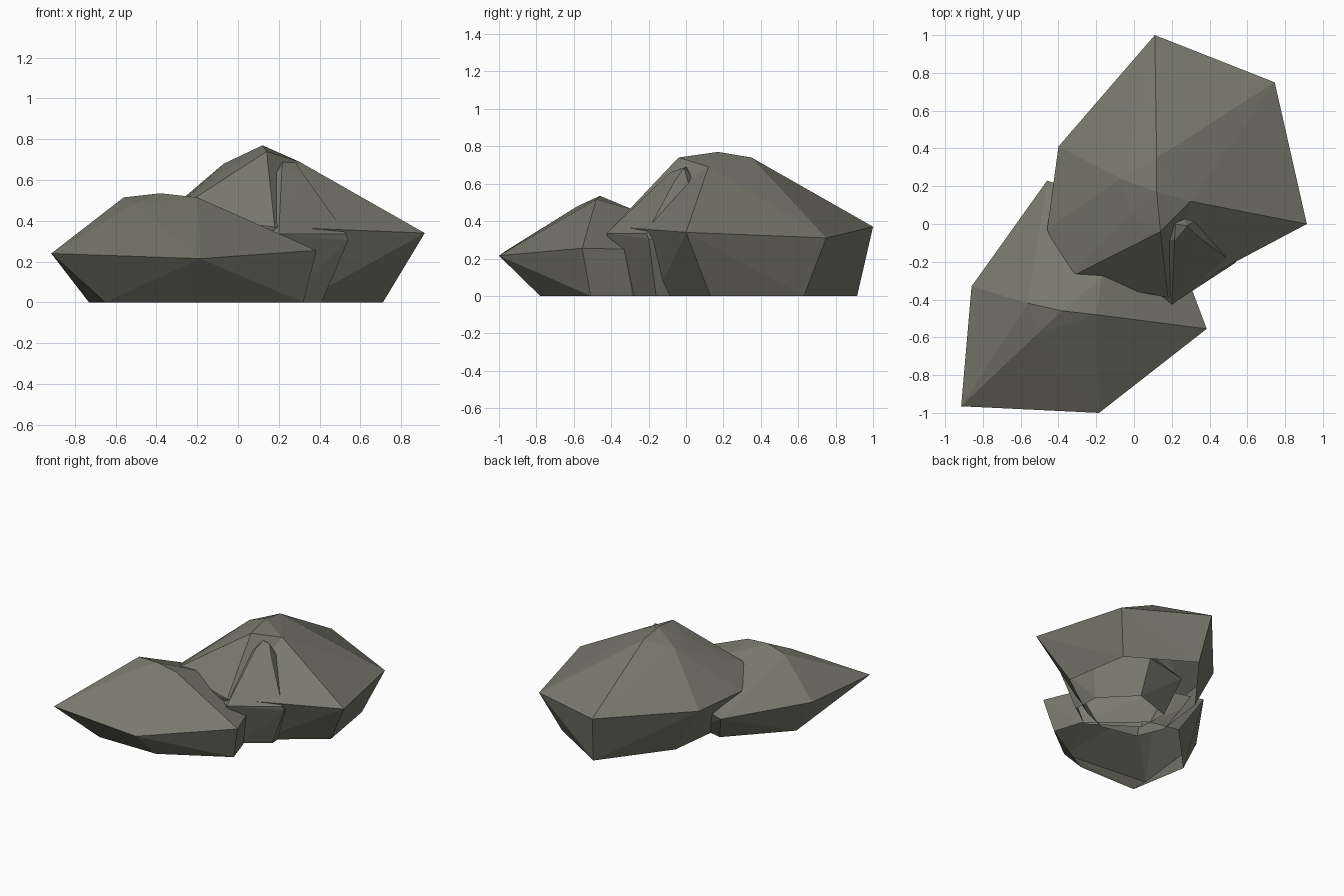
import bpy, bmesh
from mathutils import Vector

if "Cube" in bpy.data.objects:
    bpy.data.objects.remove(bpy.data.objects["Cube"])

stone = bpy.data.materials.new("grey_stone")
stone.diffuse_color = (0.19, 0.19, 0.155, 1)
stone.use_nodes = True
stone.node_tree.nodes["Principled BSDF"].inputs["Base Color"].default_value = stone.diffuse_color


def rock(name, crown, rim, base, flip=None):
    """Faceted boulder: hull of crown, wide rim and narrower footprint, open underneath."""
    bm = bmesh.new()
    for p in crown + rim + [(x, y, 0) for x, y in base]:
        bm.verts.new(p)
    bmesh.ops.convex_hull(bm, input=bm.verts[:])
    bmesh.ops.delete(bm, geom=[v for v in bm.verts if not v.link_faces], context='VERTS')
    bmesh.ops.recalc_face_normals(bm, faces=bm.faces[:])
    # turn one ridge into a shallow hollow
    if flip:
        ends = [min(bm.verts, key=lambda v: (v.co - Vector(p)).length) for p in flip]
        edge = bm.edges.get(ends)
        if edge:
            bmesh.utils.edge_rotate(edge, True)
    # open underside
    under = [f for f in bm.faces if all(v.co.z < 0.001 for v in f.verts)]
    bmesh.ops.delete(bm, geom=under, context='FACES')
    mesh = bpy.data.meshes.new(name)
    bm.to_mesh(mesh)
    bm.free()
    mesh.materials.append(stone)
    obj = bpy.data.objects.new(name, mesh)
    bpy.context.collection.objects.link(obj)
    return obj


# tall boulder at the back
rock("large_rock",
     crown=[(.12, .17, .77), (.12, .35, .74), (.14, -.04, .74),
            (-.07, .24, .68), (.30, .12, .69), (-.02, .05, .68)],
     rim=[(.915, 0, .34), (.745, .75, .31), (.11, 1, .37), (-.40, .41, .342),
          (-.46, -.03, .348), (-.345, -.285, .425), (.08, -.37, .365), (.18, -.39, .37)],
     base=[(.71, .13), (.63, .63), (.16, .915), (-.21, .43),
           (-.26, .02), (-.18, -.18), (.1, -.24), (.3, -.16)],
     flip=[(.915, 0, .34), (.14, -.04, .74)])

# low boulder at the front left
rock("small_rock",
     crown=[(-.56, -.42, .515), (-.38, -.46, .535), (-.20, -.48, .515),
            (-.51, -.58, .48), (-.17, -.28, .46)],
     rim=[(-.915, -.965, .24), (-.185, -1, .215), (.385, -.555, .255),
          (.30, -.33, .25), (-.15, .12, .24), (-.46, .23, .226), (-.86, -.33, .253)],
     base=[(-.65, -.78), (-.16, -.78), (.32, -.51), (.25, -.29),
           (-.12, .03), (-.35, .08), (-.73, -.32)])

# inner boulder poking through the front of the large one
rock("inner_rock",
     crown=[(.22, 0, .69), (.28, -.01, .685), (.33, -.06, .615), (.215, -.085, .66)],
     rim=[(.2, -.425, .335), (.53, -.21, .335), (.54, -.2, .305),
          (.47, .1, .3), (.13, .34, .3), (-.23, .26, .3), (-.2, -.1, .3)],
     base=[(.22, -.29), (.41, -.16), (.4, .05), (.17, .28), (-.13, .18), (-.12, -.06)])
